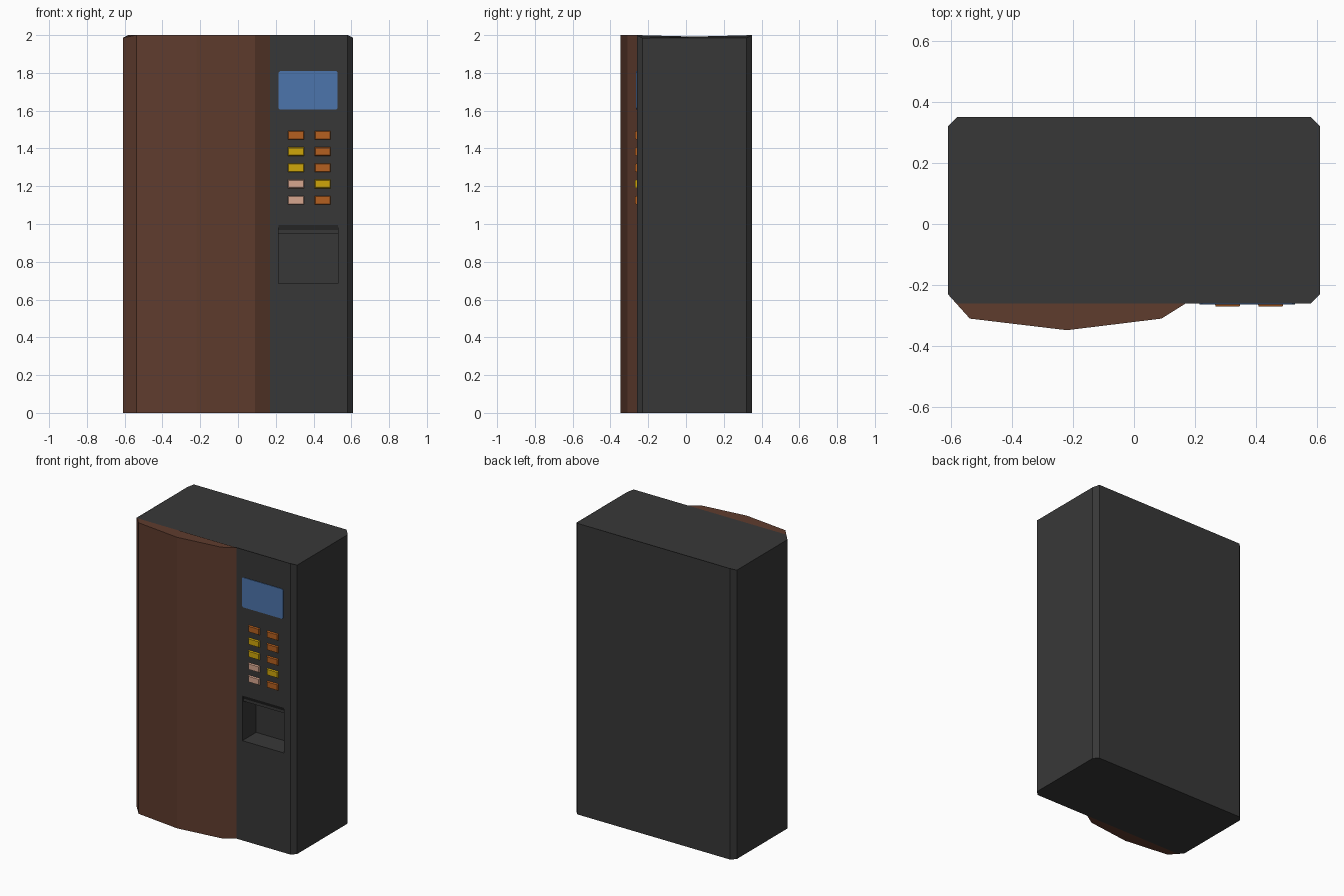
import bpy, bmesh

if "Cube" in bpy.data.objects:
    bpy.data.objects.remove(bpy.data.objects["Cube"])


def material(name, rgb):
    m = bpy.data.materials.new(name)
    m.diffuse_color = (*rgb, 1)
    m.use_nodes = True
    m.node_tree.nodes["Principled BSDF"].inputs["Base Color"].default_value = m.diffuse_color
    return m


CHARCOAL = material("charcoal", (0.039, 0.039, 0.039))
BROWN = material("brown", (0.115, 0.045, 0.027))
BLUE = material("screen_blue", (0.073, 0.178, 0.415))
ORANGE = material("orange", (0.46, 0.115, 0.014))
YELLOW = material("yellow", (0.62, 0.38, 0.003))
PINK = material("pink", (0.67, 0.38, 0.275))


def prism(name, points, axis, low, high, mat):
    """Extrude a 2D profile: axis z takes (x, y), y takes (x, z), x takes (y, z)."""
    place = {"z": lambda a, b, t: (a, b, t),
             "y": lambda a, b, t: (a, t, b),
             "x": lambda a, b, t: (t, a, b)}[axis]
    bm = bmesh.new()
    rings = [[bm.verts.new(place(a, b, t)) for a, b in points] for t in (low, high)]
    bm.faces.new(rings[0])
    bm.faces.new(rings[1])
    n = len(points)
    for i in range(n):
        j = (i + 1) % n
        bm.faces.new((rings[0][i], rings[0][j], rings[1][j], rings[1][i]))
    bmesh.ops.recalc_face_normals(bm, faces=bm.faces)
    mesh = bpy.data.meshes.new(name)
    bm.to_mesh(mesh)
    bm.free()
    ob = bpy.data.objects.new(name, mesh)
    bpy.context.collection.objects.link(ob)
    mesh.materials.append(mat)
    return ob


def chamfered(x0, x1, y0, y1, c):
    return [(x0 + c, y0), (x1 - c, y0), (x1, y0 + c), (x1, y1 - c),
            (x1 - c, y1), (x0 + c, y1), (x0, y1 - c), (x0, y0 + c)]


def drop_side_tops(ob):
    """Slope the roof down slightly at its outer side edges."""
    for v in ob.data.vertices:
        if v.co.z > 1.9 and abs(v.co.x) > 0.6:
            v.co.z -= 0.015


# Cabinet with chamfered upright corners
cabinet = prism("cabinet", chamfered(-0.61, 0.61, -0.26, 0.35, 0.03), "z", 0, 2, CHARCOAL)
cabinet.data.materials.append(BROWN)
drop_side_tops(cabinet)
for f in cabinet.data.polygons:
    if f.center.x < -0.58 and f.center.y < -0.2 and abs(f.normal.z) < 0.5:
        f.material_index = 1

# Dispensing recess cut into the cabinet
cutter = prism("recess_cutter", [(-0.4, 0.685), (-0.11, 0.685), (-0.11, 0.995), (-0.4, 0.995)],
               "x", 0.215, 0.53, CHARCOAL)
cutter.hide_render = True
mod = cabinet.modifiers.new("recess", "BOOLEAN")
mod.operation = "DIFFERENCE"
mod.solver = "EXACT"
mod.object = cutter
bpy.context.view_layer.objects.active = cabinet
bpy.ops.object.modifier_apply(modifier="recess")
bpy.data.objects.remove(cutter)

# Sloped hood over the recess
prism("recess_hood", [(-0.26, 0.995), (-0.245, 0.968), (-0.245, 0.95), (-0.11, 0.95), (-0.11, 0.995)],
      "x", 0.215, 0.53, CHARCOAL)

# Faceted bulging door panel
door = prism("door_panel", [(-0.61, -0.23), (-0.538, -0.31), (-0.22, -0.348), (0.09, -0.31),
                            (0.17, -0.26), (-0.58, -0.26)], "z", 0, 2, BROWN)
drop_side_tops(door)

# Display screen
prism("screen", chamfered(0.215, 0.527, 1.605, 1.81, 0.008), "y", -0.264, -0.255, BLUE)

# Selection buttons, two per row with tapered fronts
ROWS = [(ORANGE, ORANGE), (YELLOW, ORANGE), (YELLOW, ORANGE), (PINK, YELLOW), (PINK, ORANGE)]
for r, row in enumerate(ROWS):
    for c, mat in enumerate(row):
        x, z = 0.307 + 0.141 * c, 1.47 - 0.086 * r
        b = prism(f"button_{r + 1}_{c + 1}",
                  [(x - 0.045, z - 0.025), (x + 0.045, z - 0.025),
                   (x + 0.045, z + 0.025), (x - 0.045, z + 0.025)], "y", -0.27, -0.255, mat)
        for v in b.data.vertices:
            if v.co.y < -0.26:
                v.co.x += 0.006 if v.co.x < x else -0.006
                v.co.z += 0.006 if v.co.z < z else -0.006
